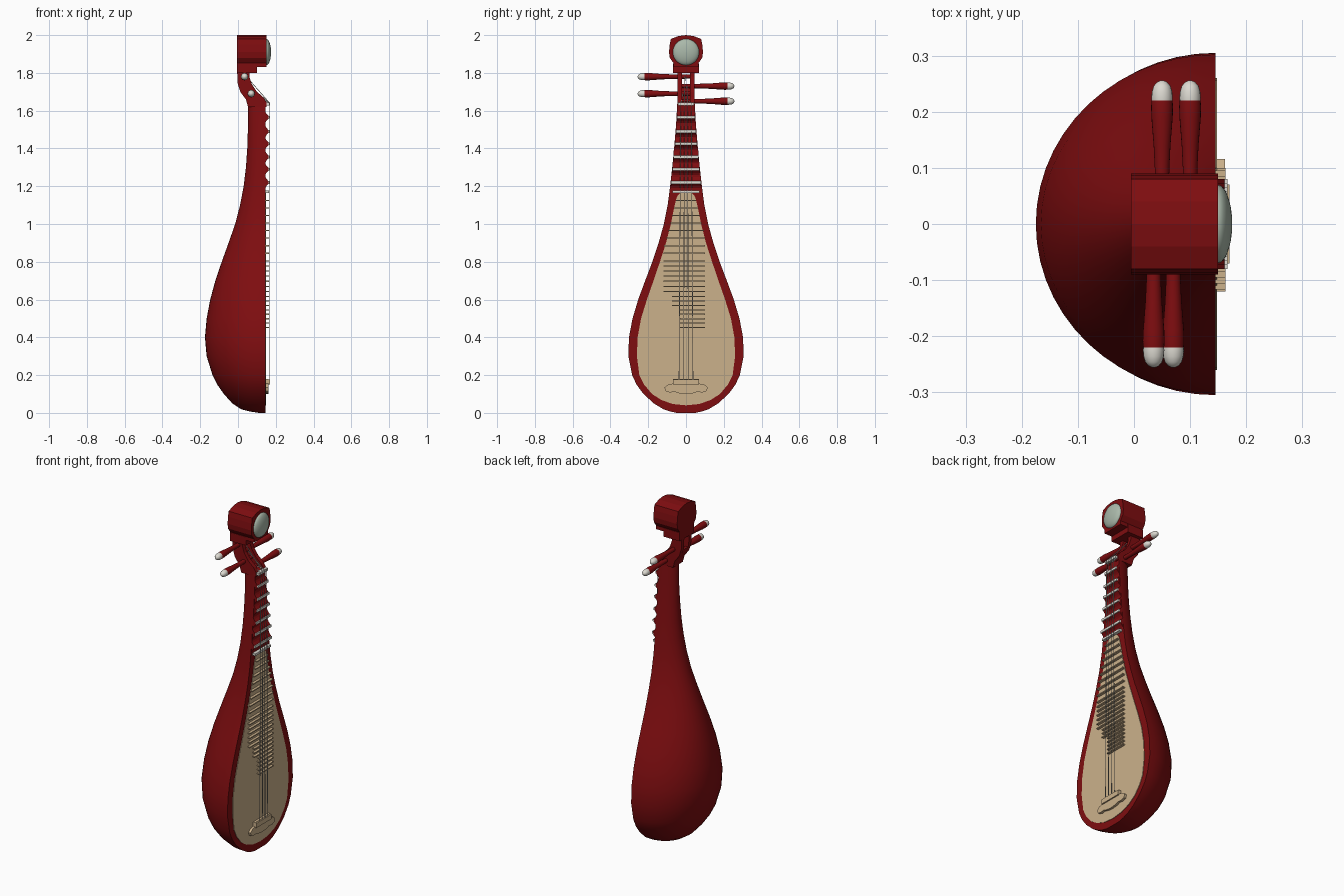
import bpy, bmesh, math
from mathutils import Vector

if "Cube" in bpy.data.objects:
    bpy.data.objects.remove(bpy.data.objects["Cube"])


def material(name, rgb):
    m = bpy.data.materials.new(name)
    m.diffuse_color = (*rgb, 1)
    m.use_nodes = True
    m.node_tree.nodes["Principled BSDF"].inputs["Base Color"].default_value = m.diffuse_color
    return m


RED = material("red lacquer", (0.21, 0.004, 0.005))
TAN = material("pale wood", (0.60, 0.44, 0.26))
IVORY = material("ivory", (0.72, 0.70, 0.64))
JADE = material("jade", (0.40, 0.48, 0.40))
STEEL = material("string grey", (0.42, 0.40, 0.36))
FACE = 0.145  # x of the flat front of body and neck


def finish(name, bm, mat, smooth=True):
    bmesh.ops.recalc_face_normals(bm, faces=bm.faces[:])
    me = bpy.data.meshes.new(name)
    bm.to_mesh(me)
    bm.free()
    me.materials.append(mat)
    if smooth:
        me.shade_smooth()
        me.set_sharp_from_angle(angle=math.radians(35))
    ob = bpy.data.objects.new(name, me)
    bpy.context.collection.objects.link(ob)
    return ob


def loft(name, rings, mat, smooth=True):
    bm = bmesh.new()
    vs = [[bm.verts.new(p) for p in r] for r in rings]
    n = len(vs[0])
    for a, b in zip(vs, vs[1:]):
        for i in range(n):
            j = (i + 1) % n
            bm.faces.new((a[i], a[j], b[j], b[i]))
    bm.faces.new(vs[0])
    bm.faces.new(vs[-1])
    return finish(name, bm, mat, smooth)


def prism_x(name, yz, x0, x1, mat, smooth=False):
    return loft(name, [[(x, y, z) for y, z in yz] for x in (x0, x1)], mat, smooth)


def prism_y(name, xz, y0, y1, mat, smooth=False):
    return loft(name, [[(x, y, z) for x, z in xz] for y in (y0, y1)], mat, smooth)


def box(name, x0, x1, y0, y1, z0, z1, mat):
    return prism_x(name, [(y0, z0), (y1, z0), (y1, z1), (y0, z1)], x0, x1, mat)


def lathe(name, profile, origin, axis, mat, n=20):
    """Turn (radius, distance) pairs around an axis."""
    q = Vector(axis).to_track_quat('Z', 'Y')
    o = Vector(origin)
    rings = [[o + q @ Vector((r * math.cos(k * math.tau / n), r * math.sin(k * math.tau / n), t))
              for k in range(n)] for r, t in profile]
    return loft(name, rings, mat)


def rod(name, p, q, r, mat):
    d = Vector(q) - Vector(p)
    return lathe(name, [(r, 0), (r, d.length)], p, d, mat, 6)


def mirrored(half):
    """Close a half outline by mirroring in y."""
    return half + [(-y, z) for y, z in reversed(half) if y > 1e-5]


# Pear-shaped body and neck: (height, half width, back x)
stations = [(0, .05, .11), (.008, .085, .06), (.02, .12, .015), (.05, .17, -.03), (.1, .225, -.075),
            (.15, .262, -.11), (.2, .285, -.135), (.3, .305, -.166), (.4, .302, -.175),
            (.5, .283, -.166), (.6, .253, -.147), (.7, .216, -.12), (.8, .178, -.086),
            (.9, .145, -.05), (1.0, .117, -.015), (1.1, .097, .011), (1.2, .084, .03),
            (1.3, .073, .042), (1.4, .063, .049), (1.52, .053, .053), (1.64, .046, .053)]


def half_width(z):
    for a, b in zip(stations, stations[1:]):
        if z <= b[0]:
            return a[1] + (b[1] - a[1]) * (z - a[0]) / (b[0] - a[0])
    return stations[-1][1]


N = 28
rings = []
for z, w, b in stations:
    angles = [math.pi * (k / N - .5) for k in range(N + 1)]
    rings.append([(FACE - (FACE - b) * math.cos(a), w * math.sin(a), z) for a in angles])
loft("body_and_neck", rings, RED)

# Soundboard inlaid in the front, leaving a red rim
board = [(0, .04), (.07, .047), (.13, .068), (.18, .10), (.222, .15), (.247, .2), (.26, .3), (.256, .4),
         (.238, .5), (.207, .6), (.172, .7), (.138, .8), (.106, .9), (.08, 1.0), (.06, 1.1),
         (.048, 1.145), (.03, 1.165), (0, 1.17)]
prism_x("soundboard", mirrored(board), FACE - .004, FACE + .003, TAN)

# Neck frets: red scalloped wedges with ivory ridges
for z in (1.565, 1.49, 1.425, 1.355, 1.29, 1.22):
    w = half_width(z) - .002
    wedge = [(FACE - .002, z - .034), (.15, z - .02), (.162, z - .006), (.162, z + .006),
             (.15, z + .02), (FACE - .002, z + .034)]
    prism_y("neck_fret_base", wedge, -w, w, RED)
    box("neck_fret_ridge", .158, .167, -w, w, z - .007, z + .007, IVORY)
box("joint_fret", FACE, .164, -.072, .072, 1.165, 1.178, IVORY)

# Soundboard frets, stepping shorter on one side toward the bottom
z, step = 1.125, .040
while z > .44:
    grow = .052 + max(0, 1.125 - z) * .27
    right = min(grow, .10)
    left = min(grow, .12)
    if z < .64:
        left = .075
    if z < .55:
        left = .032
    box("board_fret", FACE, .163, -left, right, z - .003, z + .003, TAN)
    z -= step
    step = .040 if z > .82 else (.027 if z > .62 else .0235)

# Bridge: scrolled plate with a raised string block
foot = [(-.07, .18), (-.07, .155), (-.095, .15), (-.114, .135), (-.108, .115), (-.085, .108), (-.06, .112),
        (-.035, .103), (0, .10), (.035, .103), (.06, .112), (.085, .108), (.108, .115),
        (.116, .135), (.097, .15), (.07, .155), (.07, .18)]
prism_x("bridge", foot, FACE, .162, TAN)
box("bridge_string_block", .155, .17, -.07, .07, .15, .178, TAN)

# Open peg box: two side cheeks with a slot between
cheek = [(.053, 1.62), (.042, 1.66), (.012, 1.70), (-.002, 1.745), (-.005, 1.82), (.06, 1.82),
         (.06, 1.78), (.073, 1.74), (.10, 1.70), (.135, 1.67), (.15, 1.645), (.15, 1.62)]
for s in (-1, 1):
    prism_y("peg_box_cheek", cheek, s * .022, s * .046, RED)
heel = [(.053, 1.62), (.042, 1.66), (.012, 1.70), (.002, 1.73), (.02, 1.73), (.04, 1.70), (.07, 1.665), (.15, 1.635)]
prism_y("peg_box_floor", heel, -.023, .023, RED)
box("nut", FACE, .166, -.042, .042, 1.628, 1.644, IVORY)

# Head block with step below and a jade dome in front
head = [(0, 2.0), (.04, 1.995), (.08, 1.98), (.086, 1.95), (.09, 1.91), (.086, 1.88), (.066, 1.852), (.066, 1.83)]
prism_x("head_block", mirrored(head), -.005, .15, RED)
box("head_step", -.005, .10, -.068, .068, 1.80, 1.85, RED)
dome = [(.07 * math.cos(a), .026 * math.sin(a)) for a in [k * math.pi / 16.2 for k in range(9)]]
lathe("jade_dome", [(.07, -.003)] + dome, (.149, 0, 1.91), (1, 0, 0), JADE, 32)

# Tuning pegs with ivory tips: (side, x, z)
pegs = [(-1, .07, 1.69), (-1, .035, 1.78), (1, .05, 1.73), (1, .10, 1.65)]
shaft = [(.010, -.046), (.012, .05), (.013, .10), (.015, .14), (.019, .19), (.0195, .21), (.0185, .222)]
tip = [(.0185, .218), (.019, .225), (.018, .236), (.015, .246), (.009, .253), (.002, .256)]
for s, x, z in pegs:
    lathe("tuning_peg", shaft, (x, 0, z), (0, s, 0), RED)
    lathe("peg_tip", tip, (x, 0, z), (0, s, 0), IVORY)

# Four strings from bridge over the nut to their pegs
for (s, px, pz), y in zip(pegs, (-.037, -.012, .012, .037)):
    top = (.168, y * .75, 1.64)
    rod("string", (.168, y, .165), top, .002, STEEL)
    rod("string_end", top, (px + .01, y * .45, pz), .002, IVORY)
